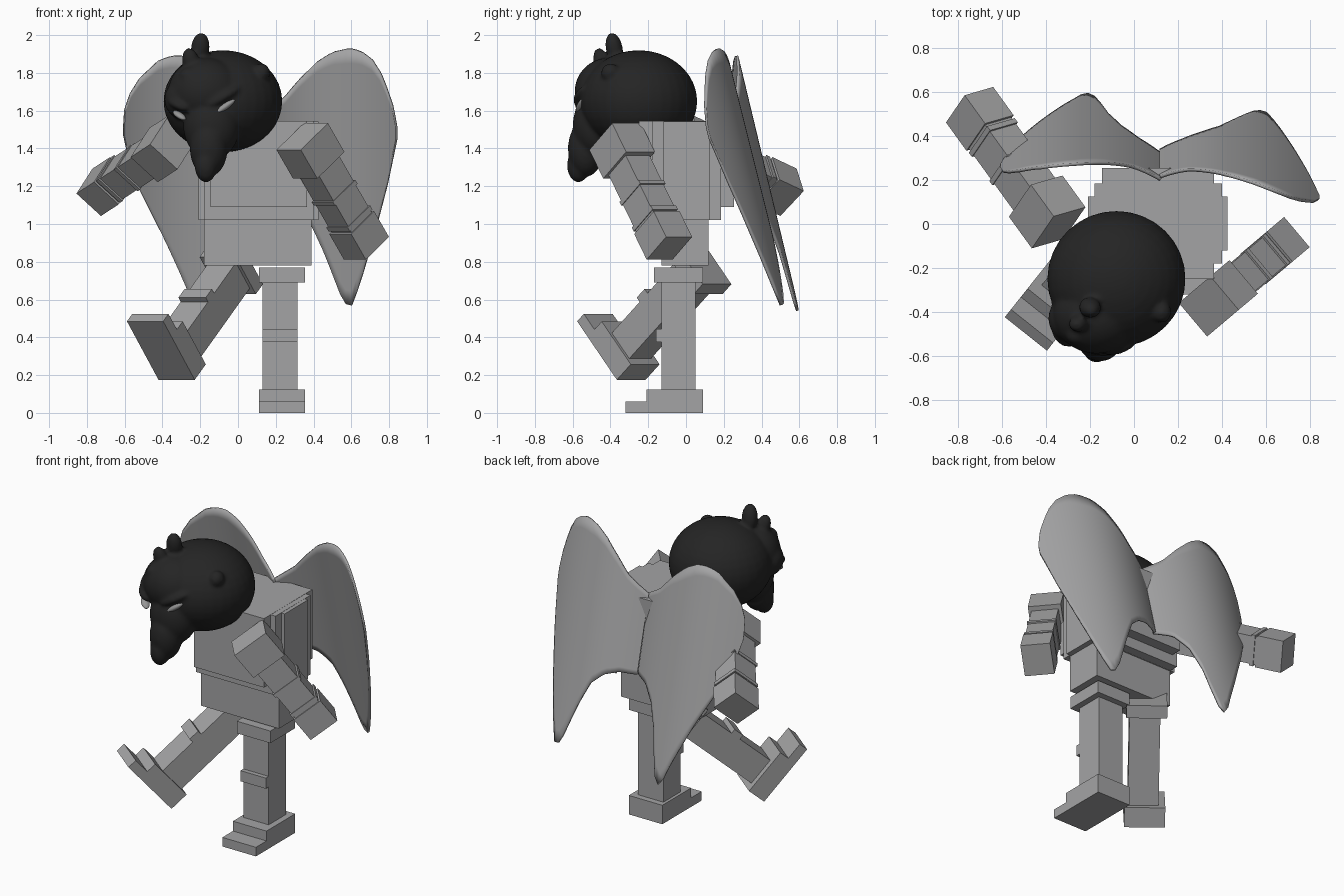
import bpy, bmesh, math
from mathutils import Matrix, Vector

if "Cube" in bpy.data.objects:
    bpy.data.objects.remove(bpy.data.objects["Cube"])


def material(name, value):
    m = bpy.data.materials.new(name)
    m.diffuse_color = (*value, 1)
    m.use_nodes = True
    m.node_tree.nodes["Principled BSDF"].inputs["Base Color"].default_value = m.diffuse_color
    return m


GREY = material("stone_grey", (0.37, 0.37, 0.375))
BLACK = material("mask_black", (0.018, 0.018, 0.018))
EYE = material("eye_grey", (0.3, 0.3, 0.3))


def finish(bm, name, mat, smooth=False):
    bmesh.ops.recalc_face_normals(bm, faces=bm.faces)
    me = bpy.data.meshes.new(name)
    for f in bm.faces:
        f.smooth = smooth
    bm.to_mesh(me)
    bm.free()
    me.materials.append(mat)
    ob = bpy.data.objects.new(name, me)
    bpy.context.collection.objects.link(ob)
    return ob


def boxes(name, spans, matrix=Matrix(), mat=GREY):
    """One object made of boxes given as (x0, x1, y0, y1, z0, z1)."""
    bm = bmesh.new()
    for x0, x1, y0, y1, z0, z1 in spans:
        place = Matrix.Translation(((x0 + x1) / 2, (y0 + y1) / 2, (z0 + z1) / 2))
        size = Matrix.Diagonal((x1 - x0, y1 - y0, z1 - z0, 1))
        bmesh.ops.create_cube(bm, size=1, matrix=matrix @ place @ size)
    return finish(bm, name, mat)


def frame(x, y, z, origin):
    """Matrix from three axis directions and an origin."""
    m = Matrix((Vector(x).normalized(), Vector(y).normalized(), Vector(z).normalized())).transposed()
    return Matrix.Translation(origin) @ m.to_4x4()


# Torso with stepped corners, and waist
boxes("torso", [(-0.21, 0.425, -0.12, 0.125, 1.02, 1.543),
                (-0.18, 0.40, -0.18, 0.185, 1.021, 1.544),
                (-0.145, 0.365, -0.25, 0.255, 1.09, 1.545)])
boxes("waist", [(-0.18, 0.39, -0.13, 0.12, 0.78, 1.03)])


# Legs: origin at the heel, toes along local -y; s mirrors the shaft offset
def leg(name, s, matrix):
    a, b = sorted((-0.1025 * s, 0.0825 * s))
    boxes(name, [(-0.1225, 0.1225, -0.41, 0, 0, 0.06),
                 (-0.1225, 0.1225, -0.30, 0, 0, 0.125),
                 (a, b, -0.22, -0.04, 0.1, 0.74),
                 (a, b, -0.25, -0.2, 0.375, 0.445),
                 (-0.1225, 0.1225, -0.26, 0, 0.69, 0.77)], matrix)


leg("standing_leg", 1, Matrix.Translation((0.2325, 0.09, 0)))
kick = math.radians(49)
c, s = math.cos(kick), math.sin(kick)
leg("kicking_leg", -1, frame((0.78, -0.62, 0), (0.62 * c, 0.78 * c, -s),
                             (0.62 * s, 0.78 * s, c), (-0.325, -0.29, 0.175)))


# Arms: local z runs from shoulder to hand
def arm(name, direction, roll, origin):
    a = Vector(direction).normalized()
    side = Vector((-a.y, a.x, 0)).normalized()
    up = a.cross(side)
    m = frame(side, up, a, origin) @ Matrix.Rotation(roll, 4, 'Z')

    def part(w, d, z0, z1):
        return (-w / 2, w / 2, -d / 2, d / 2, z0, z1)
    boxes(name, [part(0.20, 0.235, 0, 0.19), part(0.165, 0.175, 0.18, 0.6),
                 part(0.175, 0.195, 0.36, 0.385), part(0.175, 0.195, 0.53, 0.555),
                 part(0.18, 0.20, 0.57, 0.74)], m)


arm("left_arm", (0.46, 0.388, -0.8), 0, (0.34, -0.375, 1.463))
arm("right_arm", (-0.55, 0.76, -0.36), math.radians(45), (-0.343, -0.017, 1.433))


# Wings: curved sheets between an upper and a lower edge
def along(points, x):
    for (x0, z0), (x1, z1) in zip(points, points[1:]):
        if x <= x1:
            return z0 + (z1 - z0) * (x - x0) / (x1 - x0)
    return points[-1][1]


def wing(name, top, bottom, depth, cols=36, rows=18):
    xa, xb = top[0][0], top[-1][0]
    bm = bmesh.new()
    grid = []
    for i in range(cols + 1):
        x = xa + (xb - xa) * (1 - math.cos(math.pi * i / cols)) / 2
        hi, lo = along(top, x), along(bottom, x)
        grid.append([])
        for j in range(rows + 1):
            z = lo + (hi - lo) * j / rows
            grid[-1].append(bm.verts.new((x, depth(x, z), z)))
    for p, q in zip(grid, grid[1:]):
        for j in range(rows):
            bm.faces.new((p[j], q[j], q[j + 1], p[j + 1]))
    ob = finish(bm, name, GREY, True)
    mod = ob.modifiers.new("thickness", 'SOLIDIFY')
    mod.thickness = 0.014
    mod.offset = 0


wing("left_wing",
     [(0.12, 1.57), (0.245, 1.67), (0.32, 1.76), (0.42, 1.86), (0.5, 1.91), (0.59, 1.93),
      (0.65, 1.915), (0.71, 1.87), (0.76, 1.79), (0.79, 1.71), (0.82, 1.62), (0.84, 1.51)],
     [(0.12, 1.08), (0.22, 1.09), (0.31, 1.06), (0.39, 0.99), (0.46, 0.84), (0.55, 0.61),
      (0.575, 0.575), (0.605, 0.57), (0.65, 0.70), (0.72, 0.94), (0.79, 1.21), (0.84, 1.45)],
     lambda x, z: 0.205 + 0.25 * (1.93 - z) - 1.03 * (x - 0.4) ** 2)
wing("right_wing",
     [(-0.605, 1.51), (-0.60, 1.6), (-0.57, 1.69), (-0.52, 1.77), (-0.42, 1.865), (-0.35, 1.89),
      (-0.28, 1.89), (-0.2, 1.85), (-0.1, 1.76), (0, 1.65), (0.12, 1.57)],
     [(-0.605, 1.47), (-0.59, 1.4), (-0.52, 1.18), (-0.39, 0.92), (-0.28, 0.68), (-0.23, 0.55),
      (-0.2, 0.535), (-0.17, 0.6), (-0.12, 0.84), (-0.06, 0.99), (0.02, 1.07), (0.12, 1.08)],
     lambda x, z: 0.27 + 0.24 * (1.89 - z) - 0.935 * (x + 0.273) ** 2)


def blob(bm, centre, radii, rot=(0, 0, 0)):
    m = Matrix.Translation(centre)
    for axis, angle in zip("ZYX", reversed(rot)):
        m = m @ Matrix.Rotation(angle, 4, axis)
    bmesh.ops.create_uvsphere(bm, u_segments=32, v_segments=18, radius=1,
                              matrix=m @ Matrix.Diagonal((*radii, 1)))


# Bird head: rounded masses fused into one smooth skin
bm = bmesh.new()
for centre, radii in [
        ((-0.08, -0.25, 1.65), (0.315, 0.31, 0.27)),     # skull
        ((-0.17, -0.41, 1.70), (0.20, 0.18, 0.18)),      # forehead
        ((-0.28, -0.43, 1.66), (0.11, 0.11, 0.11)),      # cheek
        ((-0.14, -0.47, 1.52), (0.15, 0.13, 0.18)),      # beak base
        ((-0.155, -0.53, 1.40), (0.10, 0.095, 0.15)),    # beak
        ((-0.17, -0.57, 1.31), (0.06, 0.06, 0.09)),      # hooked tip
        ((0.125, -0.40, 1.80), (0.045, 0.05, 0.05)),     # side knob
        ((-0.26, -0.50, 1.78), (0.05, 0.05, 0.05))]:     # other knob
    blob(bm, centre, radii)
blob(bm, (-0.2, -0.38, 1.93), (0.05, 0.045, 0.085), (0.2, 0.1, 0))       # tall crest
blob(bm, (-0.25, -0.45, 1.86), (0.045, 0.04, 0.075), (0.2, -0.2, 0))     # short crest
blob(bm, (-0.08, -0.54, 1.675), (0.11, 0.055, 0.03), (0, -0.5, 0.25))    # brow
blob(bm, (-0.31, -0.50, 1.635), (0.075, 0.055, 0.03), (0, 0.4, -0.7))    # other brow
head = finish(bm, "head", BLACK, True)
mod = head.modifiers.new("fuse", 'REMESH')
mod.mode = 'VOXEL'
mod.voxel_size = 0.012
mod.use_smooth_shade = True
mod = head.modifiers.new("soften", 'SMOOTH')
mod.factor = 0.5
mod.iterations = 5

# Narrow slanted eyes
bm = bmesh.new()
blob(bm, (-0.07, -0.555, 1.622), (0.07, 0.025, 0.018), (0, -0.6, 0.25))
blob(bm, (-0.31, -0.525, 1.575), (0.045, 0.025, 0.016), (0, 0.5, -0.7))
finish(bm, "eyes", EYE, True)
